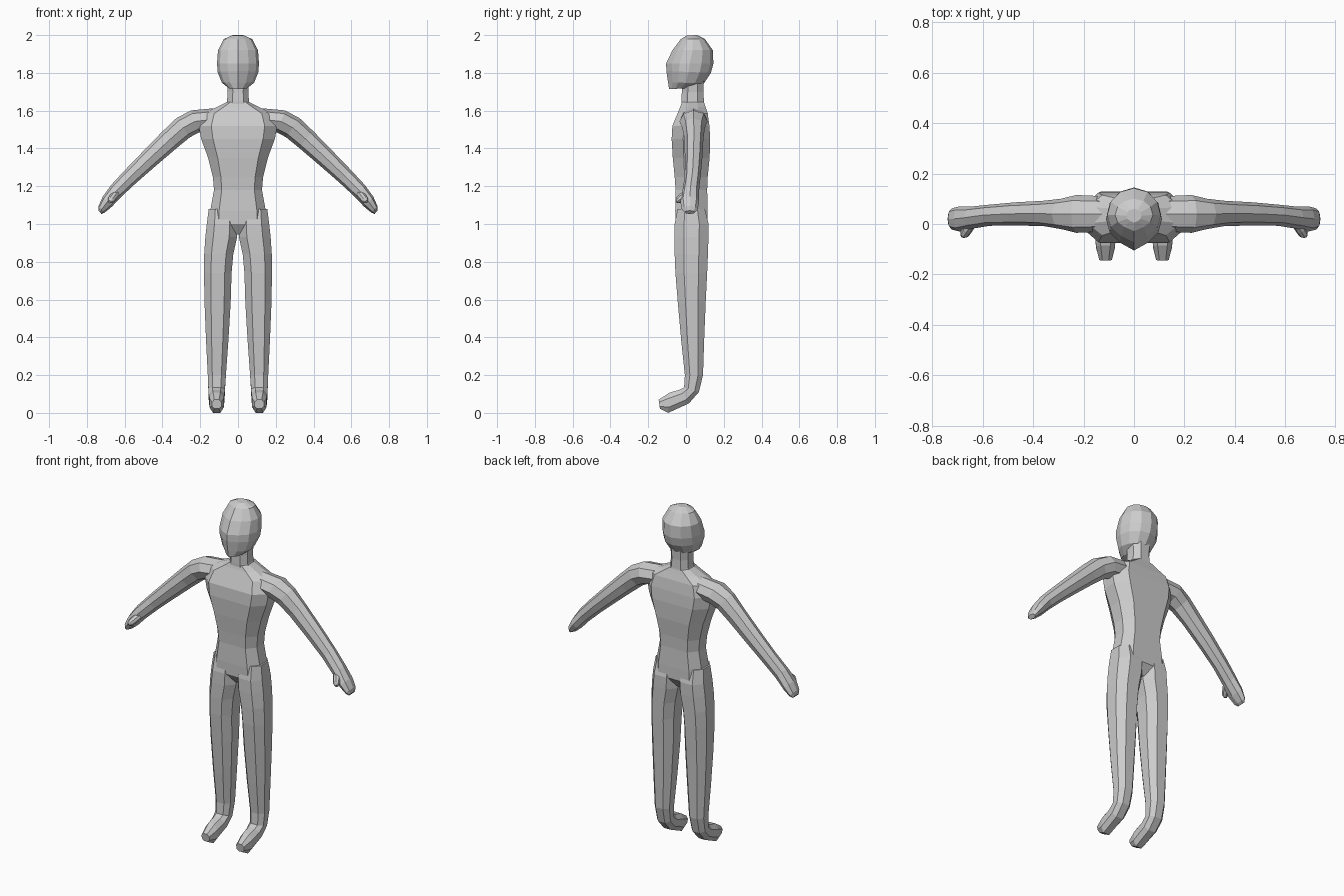
import bpy, bmesh, math
from mathutils import Vector

skin = bpy.data.materials.new("plain grey")
skin.diffuse_color = (0.6, 0.6, 0.6, 1)


def section(k, j):
    """Eight-sided outline with flat front, back and sides."""
    return [(k, -1), (1, -j), (1, j), (k, 1), (-k, 1), (-1, j), (-1, -j), (-k, -1)]


def loft(name, rings, outline, mirrored=False):
    """Skin a closed tube over rings given as centre, half-width and half-depth vectors."""
    bm = bmesh.new()
    loops = [[bm.verts.new(c + u * p + v * q) for p, q in outline] for c, u, v in rings]
    n = len(outline)
    for a, b in zip(loops, loops[1:]):
        for i in range(n):
            bm.faces.new((a[i], a[(i + 1) % n], b[(i + 1) % n], b[i]))
    bm.faces.new(loops[0][::-1])
    bm.faces.new(loops[-1])
    bmesh.ops.recalc_face_normals(bm, faces=bm.faces)
    mesh = bpy.data.meshes.new(name)
    bm.to_mesh(mesh)
    bm.free()
    mesh.materials.append(skin)
    obj = bpy.data.objects.new(name, mesh)
    bpy.context.collection.objects.link(obj)
    if mirrored:
        obj.modifiers.new("mirror", 'MIRROR').use_clip = False
    return obj


def upright(cx, hx, yf, zf, yb, zb=None):
    """Ring spanning a front point and a back point, hx wide each side of cx."""
    front, back = Vector((cx, yf, zf)), Vector((cx, yb, zf if zb is None else zb))
    return (front + back) / 2, Vector((hx, 0, 0)), (back - front) / 2


def limb(x, z, h, y, hy, tilt):
    """Ring across a sloping arm; tilt is the lean of its upper side in degrees."""
    t = math.radians(tilt)
    return Vector((x, y, z)), Vector((math.sin(t), 0, math.cos(t))) * h, Vector((0, hy, 0))


# torso, from crotch to neck base
loft("torso", [upright(0, *r) for r in (
    (0.085, -0.015, 0.945, 0.075),
    (0.15, -0.055, 1.0, 0.115),
    (0.147, -0.057, 1.07, 0.115),
    (0.127, -0.055, 1.18, 0.112),
    (0.133, -0.06, 1.25, 0.115),
    (0.158, -0.07, 1.35, 0.125),
    (0.195, -0.076, 1.45, 0.128),
    (0.208, -0.072, 1.52, 0.124),
    (0.185, -0.045, 1.585, 0.115),
    (0.11, -0.03, 1.62, 0.103),
    (0.06, -0.022, 1.645, 0.095))], section(0.68, 0.4))

# neck
loft("neck", [upright(0, *r) for r in (
    (0.075, -0.025, 1.61, 0.10),
    (0.058, -0.025, 1.65, 0.095),
    (0.055, -0.022, 1.70, 0.092),
    (0.06, -0.02, 1.77, 0.095))], section(0.5, 0.45))

# head, with a ridge down the middle of the face
head_outline = []
for i in range(12):
    a = math.radians(30 * i)
    p, q = math.sin(a), -math.cos(a)
    head_outline.append((p, q * 0.87 if -0.99 < q < 0 else q))
loft("head", [upright(0, *r) for r in (
    (0.045, -0.09, 1.715, 0.03, 1.718),
    (0.085, -0.095, 1.75, 0.095, 1.745),
    (0.108, -0.104, 1.81, 0.132, 1.80),
    (0.111, -0.105, 1.85, 0.145, 1.85),
    (0.106, -0.072, 1.92, 0.142, 1.92),
    (0.075, -0.028, 1.978, 0.10, 1.98),
    (0.03, 0.005, 1.998, 0.06, 2.0))], head_outline)

# legs running into turned-forward feet
loft("leg_and_foot", [upright(*r) for r in (
    (0.085, 0.07, -0.045, 1.08, 0.10),
    (0.084, 0.081, -0.06, 1.0, 0.12),
    (0.089, 0.084, -0.061, 0.93, 0.119),
    (0.102, 0.077, -0.06, 0.84, 0.116),
    (0.107, 0.073, -0.056, 0.74, 0.112),
    (0.108, 0.069, -0.043, 0.58, 0.104),
    (0.110, 0.059, -0.025, 0.38, 0.096),
    (0.112, 0.048, -0.006, 0.20, 0.09),
    (0.113, 0.044, -0.01, 0.135, 0.068, 0.11),
    (0.113, 0.042, -0.035, 0.122, 0.015, 0.05),
    (0.113, 0.038, -0.085, 0.108, -0.095, 0.0),
    (0.113, 0.025, -0.145, 0.07, -0.138, 0.022))], section(0.5, 0.45), True)

# arms ending in mitten hands
arm_outline = [(math.cos(math.radians(45 * i)), math.sin(math.radians(45 * i)))
               for i in range(8)]
loft("arm_and_hand", [limb(*r) for r in (
    (0.12, 1.555, 0.058, 0.04, 0.07, 5),
    (0.228, 1.543, 0.062, 0.04, 0.075, 20),
    (0.29, 1.51, 0.062, 0.04, 0.06, 36),
    (0.36, 1.448, 0.058, 0.042, 0.05, 42),
    (0.47, 1.345, 0.051, 0.04, 0.046, 43),
    (0.57, 1.25, 0.045, 0.035, 0.042, 43),
    (0.645, 1.175, 0.041, 0.025, 0.044, 43),
    (0.692, 1.118, 0.036, 0.02, 0.05, 42),
    (0.722, 1.078, 0.024, 0.02, 0.042, 42),
    (0.731, 1.062, 0.012, 0.02, 0.028, 42))], arm_outline, True)

# thumbs
loft("thumb", [(Vector(c), Vector((0.7, 0, 0.7)) * r, Vector((0.5, 0.6, -0.5)) * r)
               for c, r in (((0.645, 0.0, 1.16), 0.02),
                            ((0.662, -0.025, 1.14), 0.021),
                            ((0.673, -0.042, 1.126), 0.019),
                            ((0.68, -0.05, 1.118), 0.009))], arm_outline, True)
